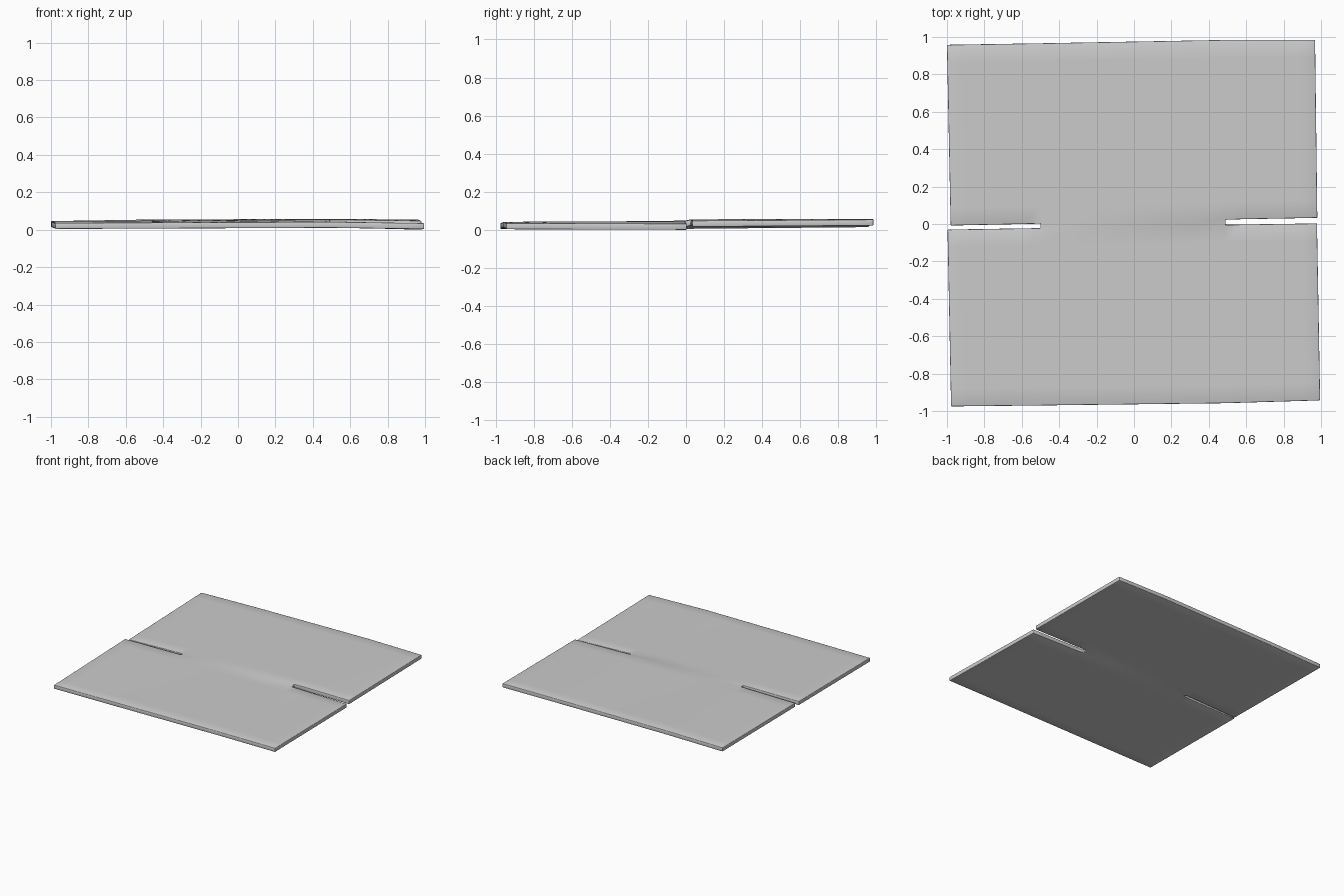
import bpy, bmesh
from mathutils import Vector

if "Cube" in bpy.data.objects:
    bpy.data.objects.remove(bpy.data.objects["Cube"])

THICK = 0.032
STEPS = 6

# Four lines running left to right: (x, y, mid-thickness z)
FRONT_EDGE = [(-0.978, -0.975, 0.024), (-0.5, -0.97, 0.026), (0.49, -0.958, 0.030), (0.995, -0.943, 0.023)]
FRONT_SEAM = [(-0.997, -0.030, 0.034), (-0.5, -0.022, 0.036), (0.49, -0.004, 0.033), (0.978, 0.003, 0.020)]
BACK_SEAM = [(-0.980, -0.008, 0.025), (-0.5, 0.002, 0.034), (0.49, 0.024, 0.043), (0.980, 0.033, 0.036)]
BACK_EDGE = [(-1.0, 0.958, 0.034), (-0.5, 0.966, 0.042), (0.49, 0.984, 0.046), (0.968, 0.984, 0.042)]


def resample(line):
    """Subdivide each of the three spans of a line."""
    pts = []
    for a, b in zip(line, line[1:]):
        pts += [Vector(a).lerp(Vector(b), i / STEPS) for i in range(STEPS)]
    return pts + [Vector(line[-1])]


def add_panel(bm, line_a, line_b, steps):
    """Ruled rows of vertices between two lines, filled with quads."""
    a, b = resample(line_a), resample(line_b)
    rows = [[bm.verts.new(p.lerp(q, j / steps)) for p, q in zip(a, b)]
            for j in range(steps + 1)]
    for r, s in zip(rows, rows[1:]):
        for i in range(len(r) - 1):
            bm.faces.new((r[i], r[i + 1], s[i + 1], s[i]))
    return rows


# Sheet: two panels joined by a crease, leaving a slot open at each side
bm = bmesh.new()
front = add_panel(bm, FRONT_EDGE, FRONT_SEAM, 10)
back = add_panel(bm, BACK_SEAM, BACK_EDGE, 10)
for i in range(STEPS, 2 * STEPS):
    f, b = front[-1], back[0]
    bm.faces.new((f[i], f[i + 1], b[i + 1], b[i]))
bmesh.ops.recalc_face_normals(bm, faces=bm.faces)

# Rest the underside on the ground
low = min(v.co.z for v in bm.verts) - THICK / 2
bmesh.ops.translate(bm, verts=bm.verts, vec=(0, 0, -low))
mesh = bpy.data.meshes.new("slotted_cardboard_sheet")
bm.to_mesh(mesh)
bm.free()
sheet = bpy.data.objects.new("slotted_cardboard_sheet", mesh)
bpy.context.collection.objects.link(sheet)

# Board thickness and softened cut edges
solid = sheet.modifiers.new("thickness", 'SOLIDIFY')
solid.thickness = THICK
solid.offset = 0
bevel = sheet.modifiers.new("soft_edges", 'BEVEL')
bevel.width = 0.004
bevel.segments = 2
bevel.limit_method = 'ANGLE'
bevel.angle_limit = 1.0

bpy.context.view_layer.objects.active = sheet
sheet.select_set(True)
bpy.ops.object.shade_smooth_by_angle()
